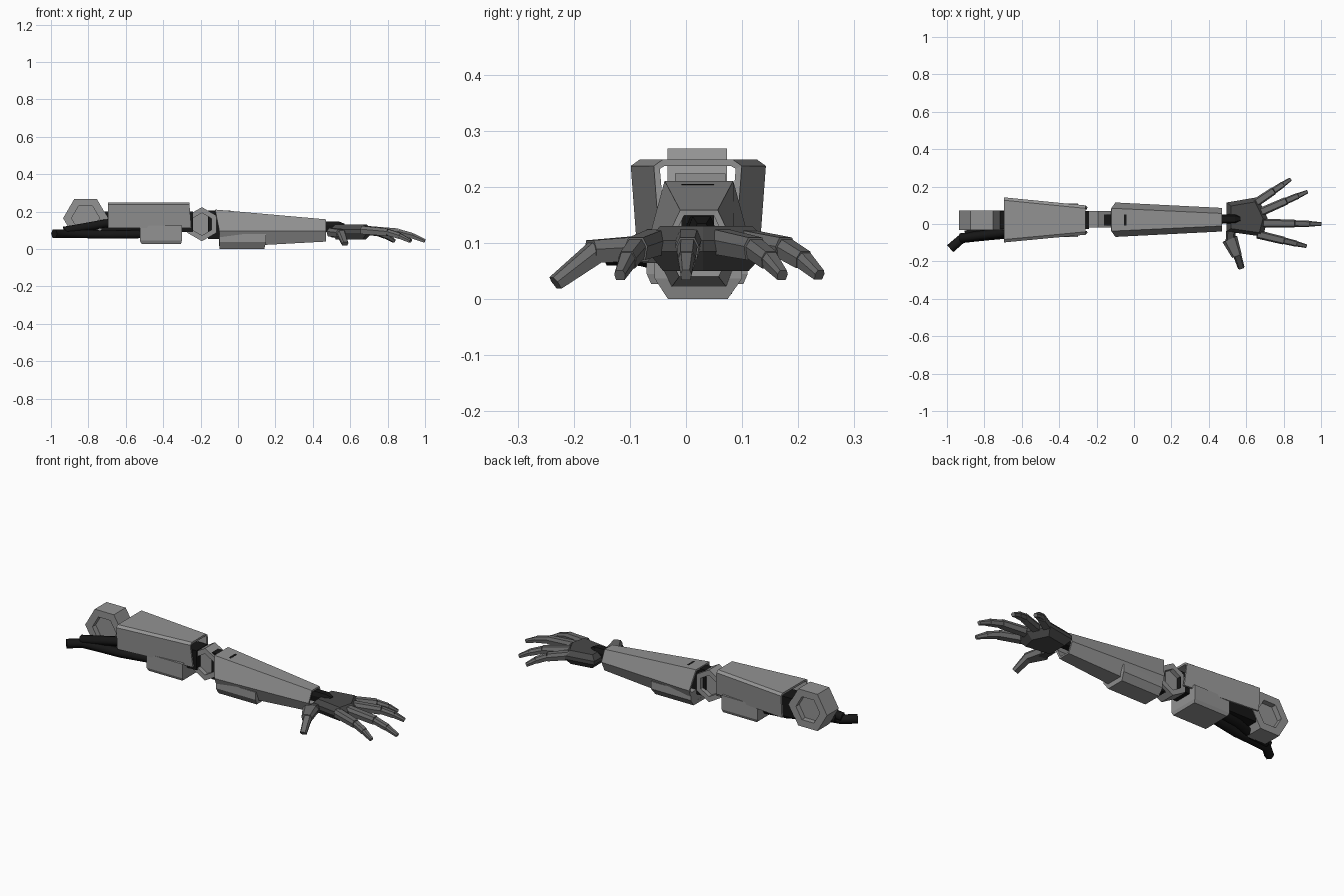
import bpy, bmesh, math
from mathutils import Vector

if "Cube" in bpy.data.objects:
    bpy.data.objects.remove(bpy.data.objects["Cube"])


def material(name, v):
    m = bpy.data.materials.new(name)
    m.diffuse_color = (v, v, v, 1)
    m.use_nodes = True
    m.node_tree.nodes["Principled BSDF"].inputs["Base Color"].default_value = m.diffuse_color
    return m


GREY = material("armour grey", 0.29)
FINGER = material("finger grey", 0.15)
PALM = material("palm dark grey", 0.065)
BLACK = material("cable black", 0.008)


def loft(name, sections, mat, closed=True, caps=True, thickness=0):
    """Skin a list of equal-length cross-sections."""
    bm = bmesh.new()
    rows = [[bm.verts.new(p) for p in s] for s in sections]
    n = len(rows[0])
    for a, b in zip(rows, rows[1:]):
        for i in range(n if closed else n - 1):
            j = (i + 1) % n
            bm.faces.new((a[i], a[j], b[j], b[i]))
    if caps:
        bm.faces.new(rows[0])
        bm.faces.new(rows[-1])
    bmesh.ops.recalc_face_normals(bm, faces=bm.faces)
    me = bpy.data.meshes.new(name)
    bm.to_mesh(me)
    bm.free()
    me.materials.append(mat)
    ob = bpy.data.objects.new(name, me)
    bpy.context.collection.objects.link(ob)
    if thickness:
        mod = ob.modifiers.new("wall", "SOLIDIFY")
        mod.thickness = thickness
        mod.offset = 0
    return ob


def rect(x0, x1, y0, y1, z):
    return [(x0, y0, z), (x1, y0, z), (x1, y1, z), (x0, y1, z)]


def box(name, x0, x1, y0, y1, z0, z1, mat):
    return loft(name, [rect(x0, x1, y0, y1, z0), rect(x0, x1, y0, y1, z1)], mat)


def hex_joint(name, cx, cz, r, ri, y0, y1, depth, turn):
    """Hexagonal disc along y, recessed on both faces."""
    steps = [(y0 + depth, ri), (y0, ri), (y0, r), (y1, r), (y1, ri), (y1 - depth, ri)]
    ang = [math.radians(60 * i + turn) for i in range(6)]
    return loft(name, [[(cx + q * math.cos(a), y, cz + q * math.sin(a)) for a in ang]
                       for y, q in steps], GREY)


def segment(name, p0, p1, w0, w1, h0, h1, mat):
    """Tapered bar with a chamfered top between two points."""
    p0, p1 = Vector(p0), Vector(p1)
    d = (p1 - p0).normalized()
    side = d.cross(Vector((0, 0, 1))).normalized()
    up = side.cross(d)
    shape = [(-.4, -.5), (.4, -.5), (.5, .1), (.32, .5), (-.32, .5), (-.5, .1)]
    return loft(name, [[p + side * (a * w) + up * (b * h) for a, b in shape]
                       for p, w, h in ((p0, w0, h0), (p1, w1, h1))], mat)


def cable(name, pts, r):
    cu = bpy.data.curves.new(name, "CURVE")
    cu.dimensions = "3D"
    cu.bevel_depth = r
    cu.bevel_resolution = 1
    cu.use_fill_caps = True
    sp = cu.splines.new("POLY")
    sp.points.add(len(pts) - 1)
    for q, p in zip(sp.points, pts):
        q.co = (*p, 1)
    cu.materials.append(BLACK)
    ob = bpy.data.objects.new(name, cu)
    bpy.context.collection.objects.link(ob)


# Shoulder and elbow joints
hex_joint("shoulder_joint", -0.815, 0.165, 0.12, 0.075, -0.033, 0.073, 0.03, 0)
hex_joint("elbow_joint", -0.193, 0.133, 0.091, 0.06, -0.02, 0.07, 0.025, 30)

# Upper arm: open-bottomed shell, black core and lower block
def shell(x, y0, y1, xb):
    c = 0.01
    return [(xb, y0 + c, 0.112), (x, y0, 0.235), (x, y0 + 0.012, 0.243),
            (x, y1 - 0.012, 0.243), (x, y1, 0.235), (xb, y1 - c, 0.112)]


loft("upper_arm_shell", [shell(-0.695, -0.093, 0.137, -0.695), shell(-0.26, -0.052, 0.094, -0.25)],
     GREY, closed=False, caps=False, thickness=0.012)
box("upper_arm_core", -0.73, -0.24, -0.028, 0.07, 0.09, 0.2, BLACK)
loft("upper_arm_block", [rect(-0.515, -0.305, -0.062, 0.102, 0.027),
                         rect(-0.525, -0.3, -0.07, 0.11, 0.045),
                         rect(-0.525, -0.3, -0.07, 0.11, 0.125)], GREY)
box("elbow_core", -0.16, -0.04, -0.008, 0.05, 0.055, 0.205, BLACK)

# Forearm: hollow tapered six-sided tube with a battery-like block below
def forearm(x, slope, half_top, half_mid, half_low, zt, zm, zl):
    m = 0.023
    return [(x - slope, m - half_top, zt), (x - slope, m + half_top, zt),
            (x, m + half_mid, zm), (x, m + half_low, zl),
            (x, m - half_low, zl), (x, m - half_mid, zm)]


loft("forearm_shell", [forearm(-0.1, 0.022, 0.058, 0.086, 0.055, 0.206, 0.097, 0.014),
                       forearm(0.47, 0, 0.03, 0.057, 0.032, 0.154, 0.097, 0.045)],
     GREY, caps=False, thickness=0.012)
box("forearm_core", -0.05, 0.42, 0.0, 0.046, 0.07, 0.135, BLACK)
loft("forearm_block", [rect(-0.1, 0.14, -0.032, 0.074, 0.0),
                       rect(-0.1, 0.15, -0.056, 0.1, 0.037),
                       rect(-0.1, 0.15, -0.056, 0.1, 0.08)], GREY)

# Wrist
segment("wrist", (0.38, 0.024, 0.12), (0.54, 0.028, 0.12), 0.05, 0.05, 0.055, 0.055, BLACK)
segment("wrist_tip", (0.54, 0.028, 0.12), (0.57, 0.028, 0.12), 0.05, 0.025, 0.055, 0.03, BLACK)

# Palm: five-sided slab with bevelled top and bottom
outline = [(0.495, -0.04), (0.69, -0.068), (0.715, 0.03), (0.66, 0.143), (0.495, 0.115)]
loft("palm", [[(0.6 + (x - 0.6) * s, 0.03 + (y - 0.03) * s, z) for x, y in outline]
              for s, z in ((0.72, 0.05), (1, 0.085), (1, 0.105), (0.78, 0.13))], PALM)

# Fingers: three tapering segments each
fingers = {"index": ((0.66, -0.055), (0.92, -0.118)), "middle": ((0.69, 0.005), (1.0, 0.0)),
           "ring": ((0.68, 0.065), (0.925, 0.172)), "little": ((0.64, 0.105), (0.835, 0.238))}
stops = [(0, 0.102), (0.54, 0.09), (0.79, 0.07), (1, 0.043)]
widths = [(0.046, 0.042), (0.036, 0.033), (0.03, 0.02)]
for label, (a, b) in fingers.items():
    p = [(a[0] + (b[0] - a[0]) * t, a[1] + (b[1] - a[1]) * t, z) for t, z in stops]
    for i, (w0, w1) in enumerate(widths):
        segment(f"{label}_finger_{i + 1}", p[i], p[i + 1], w0, w1, w0 * 0.95, w1 * 0.95, FINGER)

# Thumb
segment("thumb_root", (0.52, -0.01, 0.085), (0.515, -0.09, 0.088), 0.05, 0.05, 0.045, 0.045, PALM)
segment("thumb_base", (0.512, -0.08, 0.09), (0.55, -0.17, 0.085), 0.085, 0.055, 0.045, 0.04, FINGER)
segment("thumb_tip", (0.55, -0.16, 0.085), (0.573, -0.233, 0.029), 0.045, 0.036, 0.038, 0.025, FINGER)

# Cables trailing from the shoulder
cable("lower_cable", [(-0.983, -0.132, 0.082), (-0.92, -0.078, 0.082), (-0.82, -0.066, 0.08),
                      (-0.7, -0.055, 0.077), (-0.5, -0.02, 0.08)], 0.025)
cable("upper_cable", [(-0.93, -0.075, 0.098), (-0.83, -0.062, 0.115), (-0.72, -0.05, 0.135),
                      (-0.6, -0.02, 0.15)], 0.025)
cable("inner_cable", [(-0.9, -0.06, 0.09), (-0.78, -0.03, 0.085), (-0.65, 0.02, 0.08),
                      (-0.5, 0.04, 0.08)], 0.025)
